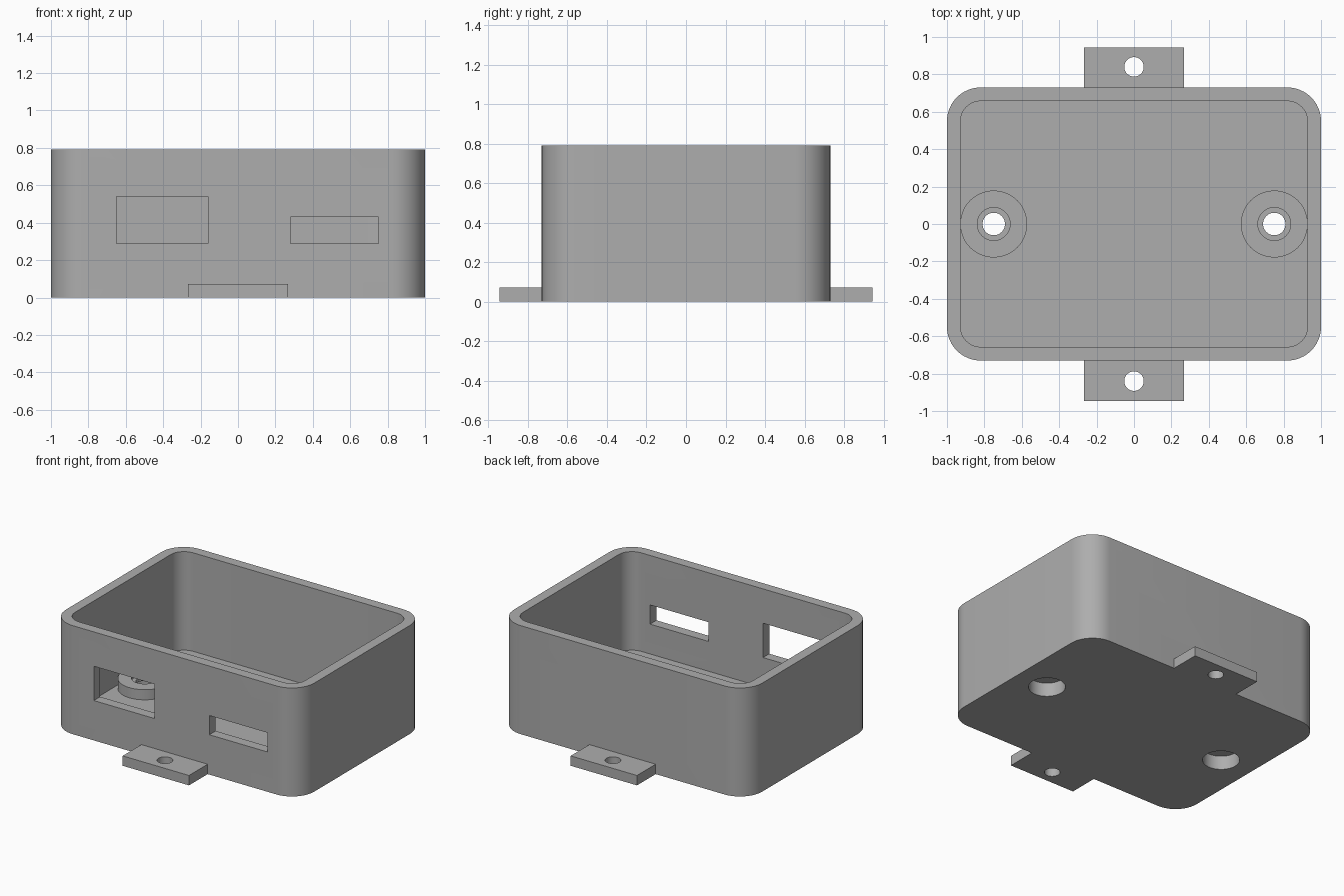
import bpy, bmesh, math

cube = bpy.data.objects.get("Cube")
if cube:
    bpy.data.objects.remove(cube, do_unlink=True)

grey = bpy.data.materials.new("plain grey")
grey.use_nodes = True
COLOUR = (0.42, 0.42, 0.42, 1)
grey.diffuse_color = COLOUR
grey.node_tree.nodes["Principled BSDF"].inputs["Base Color"].default_value = COLOUR


def prism(name, outline, z0, z1):
    """Extrude a counter-clockwise outline from z0 to z1."""
    bm = bmesh.new()
    low = [bm.verts.new((x, y, z0)) for x, y in outline]
    high = [bm.verts.new((x, y, z1)) for x, y in outline]
    bm.faces.new(low[::-1])
    bm.faces.new(high)
    n = len(low)
    for i in range(n):
        j = (i + 1) % n
        bm.faces.new((low[i], low[j], high[j], high[i]))
    mesh = bpy.data.meshes.new(name)
    bm.to_mesh(mesh)
    bm.free()
    mesh.materials.append(grey)
    obj = bpy.data.objects.new(name, mesh)
    bpy.context.collection.objects.link(obj)
    return obj


def rounded(hx, hy, r, steps=12):
    pts = []
    for k, (sx, sy) in enumerate(((1, 1), (-1, 1), (-1, -1), (1, -1))):
        for i in range(steps + 1):
            a = math.pi / 2 * (k + i / steps)
            pts.append((sx * (hx - r) + r * math.cos(a), sy * (hy - r) + r * math.sin(a)))
    return pts


def circle(cx, cy, r, n=48):
    return [(cx + r * math.cos(2 * math.pi * i / n),
             cy + r * math.sin(2 * math.pi * i / n)) for i in range(n)]


def rect(x0, x1, y0, y1):
    return [(x0, y0), (x1, y0), (x1, y1), (x0, y1)]


def combine(target, tool, operation):
    mod = target.modifiers.new("join", "BOOLEAN")
    mod.operation = operation
    mod.solver = "EXACT"
    mod.object = tool
    bpy.context.view_layer.objects.active = target
    bpy.ops.object.modifier_apply(modifier=mod.name)
    bpy.data.objects.remove(tool, do_unlink=True)


HX, HY, TOP, WALL = 1.0, 0.73, 0.79, 0.073
BOSS_TOP = 0.147

# open box with rounded corners
case = prism("case", rounded(HX, HY, 0.18), 0, TOP)
combine(case, prism("cavity", rounded(HX - WALL, HY - WALL, 0.107), WALL, 1), "DIFFERENCE")

# port openings in the front wall
for x0, x1, z0, z1 in ((-0.65, -0.16, 0.29, 0.54), (0.28, 0.75, 0.29, 0.43)):
    combine(case, prism("port", rect(x0, x1, -0.8, -0.6), z0, z1), "DIFFERENCE")

# screw bosses with stepped bores
for x in (-0.75, 0.75):
    combine(case, prism("boss", circle(x, 0, 0.179), 0.03, BOSS_TOP), "UNION")
    for r, z0, z1 in ((0.122, -0.1, 0.1), (0.06, 0.05, 0.3), (0.088, 0.125, 0.3)):
        combine(case, prism("bore", circle(x, 0, r), z0, z1), "DIFFERENCE")

# mounting tabs at the front and back
for s in (-1, 1):
    y0, y1 = sorted((s * 0.69, s * 0.945))
    combine(case, prism("tab", rect(-0.267, 0.267, y0, y1), 0, 0.072), "UNION")
    combine(case, prism("tab_hole", circle(0, s * 0.84, 0.052), -0.1, 0.2), "DIFFERENCE")

bpy.ops.object.select_all(action="DESELECT")
case.select_set(True)
bpy.context.view_layer.objects.active = case
bpy.ops.object.shade_smooth_by_angle(angle=math.radians(30))
